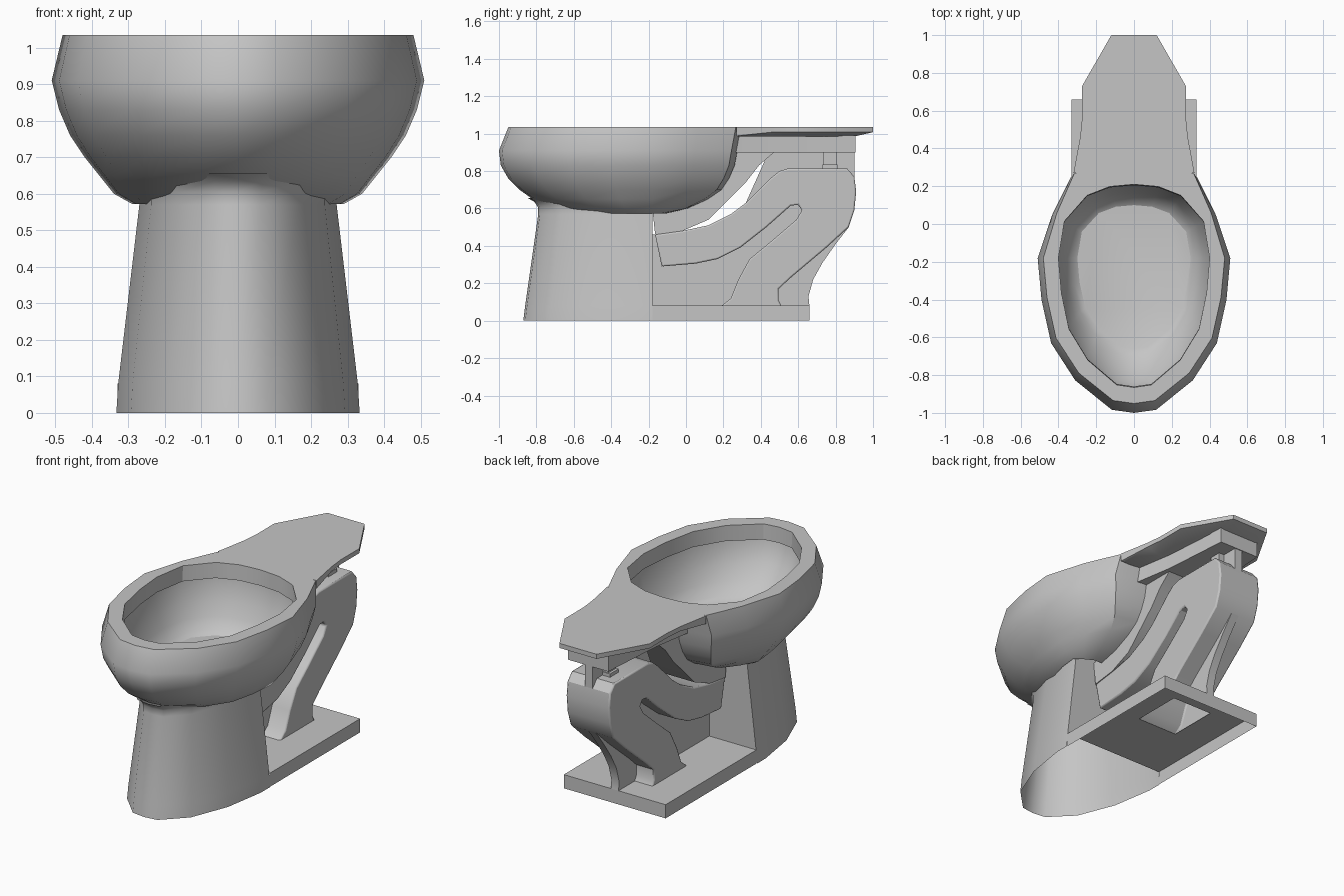
import bpy
import bmesh
import math

cube = bpy.data.objects.get("Cube")
if cube:
    bpy.data.objects.remove(cube, do_unlink=True)

china = bpy.data.materials.new("grey_china")
china.use_nodes = True
GREY = (0.56, 0.56, 0.56, 1)
china.diffuse_color = GREY
china.node_tree.nodes["Principled BSDF"].inputs["Base Color"].default_value = GREY


def finish(name, bm, bevel=0, angle=32, drop=None):
    """Orient the faces, remove those whose centre passes drop, make the object."""
    bmesh.ops.recalc_face_normals(bm, faces=bm.faces)
    if drop:
        gone = [f for f in bm.faces if drop(f.calc_center_median())]
        bmesh.ops.delete(bm, geom=gone, context="FACES")
    mesh = bpy.data.meshes.new(name)
    bm.to_mesh(mesh)
    bm.free()
    obj = bpy.data.objects.new(name, mesh)
    bpy.context.collection.objects.link(obj)
    mesh.materials.append(china)
    if bevel:
        mod = obj.modifiers.new("Soft edges", "BEVEL")
        mod.width, mod.segments, mod.limit_method = bevel, 2, "ANGLE"
        mod.angle_limit = math.radians(50)
    bpy.ops.object.select_all(action="DESELECT")
    obj.select_set(True)
    bpy.context.view_layer.objects.active = obj
    bpy.ops.object.shade_smooth_by_angle(angle=math.radians(angle))
    return obj


def mirrored(half):
    """Close a half outline, listed from the front middle to the back."""
    return half + [(-x, y) for x, y in reversed(half) if x > 0]


def loft(name, rings, **options):
    """Skin a stack of equal-length rings and cap both ends."""
    bm = bmesh.new()
    loops = [[bm.verts.new(p) for p in ring] for ring in rings]
    for low, high in zip(loops, loops[1:]):
        for i in range(len(low)):
            j = (i + 1) % len(low)
            bm.faces.new((low[i], low[j], high[j], high[i]))
    bm.faces.new(loops[0])
    bm.faces.new(loops[-1])
    return finish(name, bm, **options)


def side_plate(name, points, half_width, **options):
    """Extrude a (y, z) side profile across the middle plane."""
    bm = bmesh.new()
    face = bm.faces.new([bm.verts.new((-half_width, y, z)) for y, z in points])
    new = bmesh.ops.extrude_face_region(bm, geom=[face])["geom"]
    bmesh.ops.translate(bm, vec=(2 * half_width, 0, 0),
                        verts=[g for g in new if isinstance(g, bmesh.types.BMVert)])
    return finish(name, bm, **options)


def level(half, z):
    return [(x, y, z) for x, y in mirrored(half)]


def box(name, size, centre):
    bm = bmesh.new()
    bmesh.ops.create_cube(bm, size=1)
    bmesh.ops.scale(bm, vec=size, verts=bm.verts)
    bmesh.ops.translate(bm, vec=centre, verts=bm.verts)
    return finish(name, bm)


# Bowl: egg-shaped rings up the outside, over the lip, under it and down inside
front = [(0, -1), (.23, -.98), (.61, -.79), (.86, -.55), (.96, -.27), (1, 0)]
outer_egg = mirrored(front + [(.85, .5), (.66, .93), (.33, 1), (0, 1)])
inner_egg = mirrored(front + [(.92, .5), (.62, .85), (.32, .97), (0, 1)])


def egg_ring(egg, z, width, y_front, y_back, mid=-.18):
    return [(x * width, mid + y * (mid - y_front if y < 0 else y_back - mid), z)
            for x, y in egg]


outside = [(.572, .29, -.56, -.11), (.6, .34, -.71, .01), (.65, .38, -.82, .12),
           (.7, .42, -.89, .19), (.76, .46, -.95, .23), (.83, .49, -.99, .26),
           (.91, .51, -1, .275), (1.035, .48, -.95, .3)]
inside = [(1.035, .4, -.865, .21), (.945, .4, -.86, .205), (.95, .42, -.89, .23),
          (.9, .415, -.88, .225), (.82, .395, -.84, .2), (.74, .365, -.77, .165),
          (.68, .33, -.7, .13), (.66, .3, -.66, .1)]
loft("bowl", [egg_ring(outer_egg, *r) for r in outside]
     + [egg_ring(inner_egg, *r) for r in inside], drop=lambda c: c.z < .573)

# Rear deck with a sloping underside, and the block beneath it
deck = [(0, .27), (.32, .27), (.285, .46), (.275, .56), (.275, .73), (.12, 1), (0, 1)]
keel = [(0, .27), (.3, .28), (.22, .46), (.19, .56), (.16, .73), (.11, .9), (0, .9)]
edge = [(x, y, .988 if y < .4 else 1.008) for x, y in mirrored(deck)]
loft("rear_deck", [level(keel, .985), edge, level(deck, 1.035)])
block = [(0, .26), (.2, .26), (.16, .5), (.13, .905), (0, .905)]
loft("deck_block", [level(block, .9), level(block, .99)])

# Pedestal: hollow tapering column with a flat back, open underneath
foot = mirrored([(0, -1), (.24, -.985), (.62, -.8), (.88, -.48), (1, -.12), (1, 0)])
loft("pedestal", [egg_ring(foot, z, w, f, -.18) for z, w, f in
                  [(0, .333, -.87), (.08, .328, -.86), (.57, .27, -.79),
                   (.605, .27, -.79), (.635, .275, -.81), (.655, .28, -.845)]],
     angle=45, drop=lambda c: c.z < .01 or c.z > .654 or (c.z < .08 and c.y > -.181))

# Foot slab: shell open below, its top pierced where the trapway lands
slab = bmesh.new()
bmesh.ops.create_cube(slab, size=1)
bmesh.ops.scale(slab, vec=(.66, .84, .08), verts=slab.verts)
bmesh.ops.translate(slab, vec=(0, .24, .04), verts=slab.verts)
top = max(slab.faces, key=lambda f: f.calc_center_median().z)
bmesh.ops.inset_region(slab, faces=[top], thickness=.1)
for v in top.verts:
    v.co.x = math.copysign(.13, v.co.x)
    v.co.y = .2 if v.co.y < .24 else .5
hole = top.calc_center_median()
finish("foot_slab", slab,
       drop=lambda c: c.z < .01 or c.y < -.179 or (c - hole).length < .001)

# Trapway: rising limb, bend and falling limb, parted by a slot, open at the foot
lower_edge = [(-.13, .29), (.05, .305), (.17, .33), (.29, .39), (.43, .5),
              (.56, .615), (.6, .62), (.62, .59), (.59, .54), (.45, .42),
              (.34, .33), (.28, .22), (.24, .12), (.19, .08)]
heel = [(.51, .08), (.495, .11), (.495, .17), (.56, .23), (.75, .39), (.87, .5)]
bend = [(.9, .59), (.91, .69), (.9, .77), (.86, .815)]
upper_edge = [(.55, .815), (.5, .8), (.45, .76), (.32, .63), (.24, .57),
              (.12, .51), (-.02, .48), (-.165, .46)]
side_plate("trapway", lower_edge + heel + bend + upper_edge, .14,
           bevel=.008, drop=lambda c: c.z < .081)

# Thin webs: under the rising limb, behind the falling limb and below the deck
side_plate("front_web", [(-.18, .08), (-.18, .46), (-.165, .46)] + lower_edge, .025)
side_plate("tail_web", heel + [(.8, .41), (.73, .31), (.68, .22), (.655, .13),
                               (.66, .08)], .025)
side_plate("upper_web", bend[2:] + upper_edge[:4] + [(.45, .92), (.9, .92)], .025)

# Brace under the back of the bowl, and the small post under the deck
side_plate("bowl_brace", [
    (-.18, .6), (-.165, .46), (-.02, .48), (.12, .54), (.24, .66), (.32, .74),
    (.39, .83), (.47, .9), (.47, .95), (.26, .95), (.24, .83), (.17, .7),
    (.1, .65)], .14)
box("deck_post", (.12, .07, .1), (0, .77, .86))
box("post_collar", (.15, .08, .02), (0, .77, .825))
